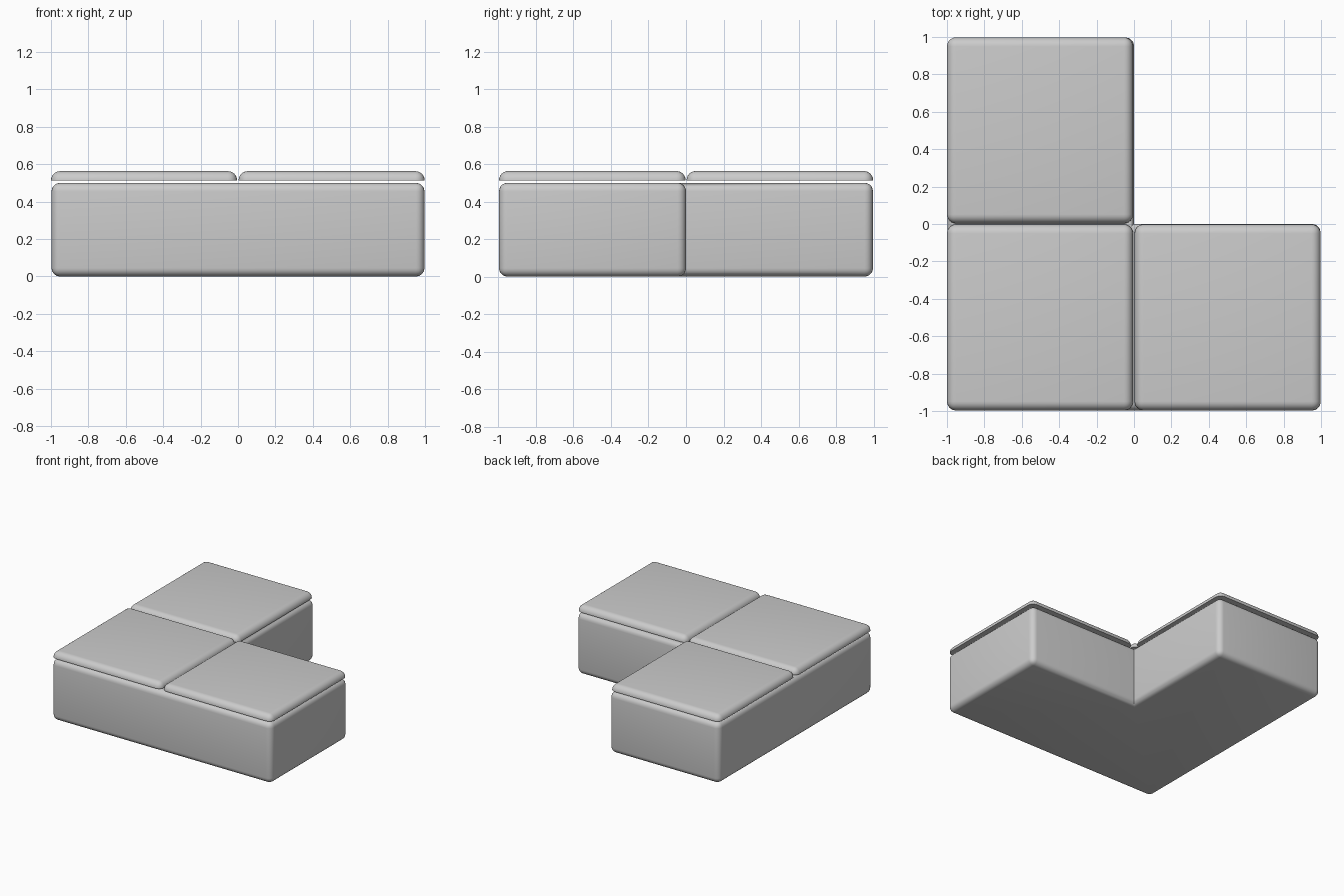
import bpy, bmesh

if "Cube" in bpy.data.objects:
    bpy.data.objects.remove(bpy.data.objects["Cube"])


def prism(name, outline, z0, z1, radius, segments, round_bottom):
    """Extrude an outline and round its outward edges."""
    bm = bmesh.new()
    base = bm.faces.new([bm.verts.new((x, y, z0)) for x, y in outline])
    ext = bmesh.ops.extrude_face_region(bm, geom=[base], use_keep_orig=True)
    top = [v for v in ext["geom"] if isinstance(v, bmesh.types.BMVert)]
    bmesh.ops.translate(bm, verts=top, vec=(0, 0, z1 - z0))
    bmesh.ops.recalc_face_normals(bm, faces=bm.faces)
    edges = [e for e in bm.edges if e.is_convex
             and (round_bottom or max(v.co.z for v in e.verts) > z0 + 1e-4)]
    bmesh.ops.bevel(bm, geom=edges, offset=radius, offset_type='OFFSET',
                    segments=segments, profile=0.5, affect='EDGES',
                    clamp_overlap=True)
    bmesh.ops.recalc_face_normals(bm, faces=bm.faces)
    mesh = bpy.data.meshes.new(name)
    bm.to_mesh(mesh)
    bm.free()
    obj = bpy.data.objects.new(name, mesh)
    bpy.context.collection.objects.link(obj)
    bpy.ops.object.select_all(action='DESELECT')
    obj.select_set(True)
    bpy.context.view_layer.objects.active = obj
    bpy.ops.object.shade_smooth_by_angle(angle=0.7)
    return obj


# L-shaped base with a sharp inner corner
s = 0.997
prism("sofa_base", [(-s, -s), (s, -s), (s, 0), (0, 0), (0, s), (-s, s)],
      0, 0.5, 0.045, 5, True)

# Three thin seat cushions floating just above the base
cushions = {"corner_cushion": (-1.0, -0.997), "right_cushion": (0.003, -0.997),
            "back_cushion": (-1.0, 0.003)}
w = 0.995
for name, (x, y) in cushions.items():
    prism(name, [(x, y), (x + w, y), (x + w, y + w), (x, y + w)],
          0.513, 0.563, 0.049, 6, False)
